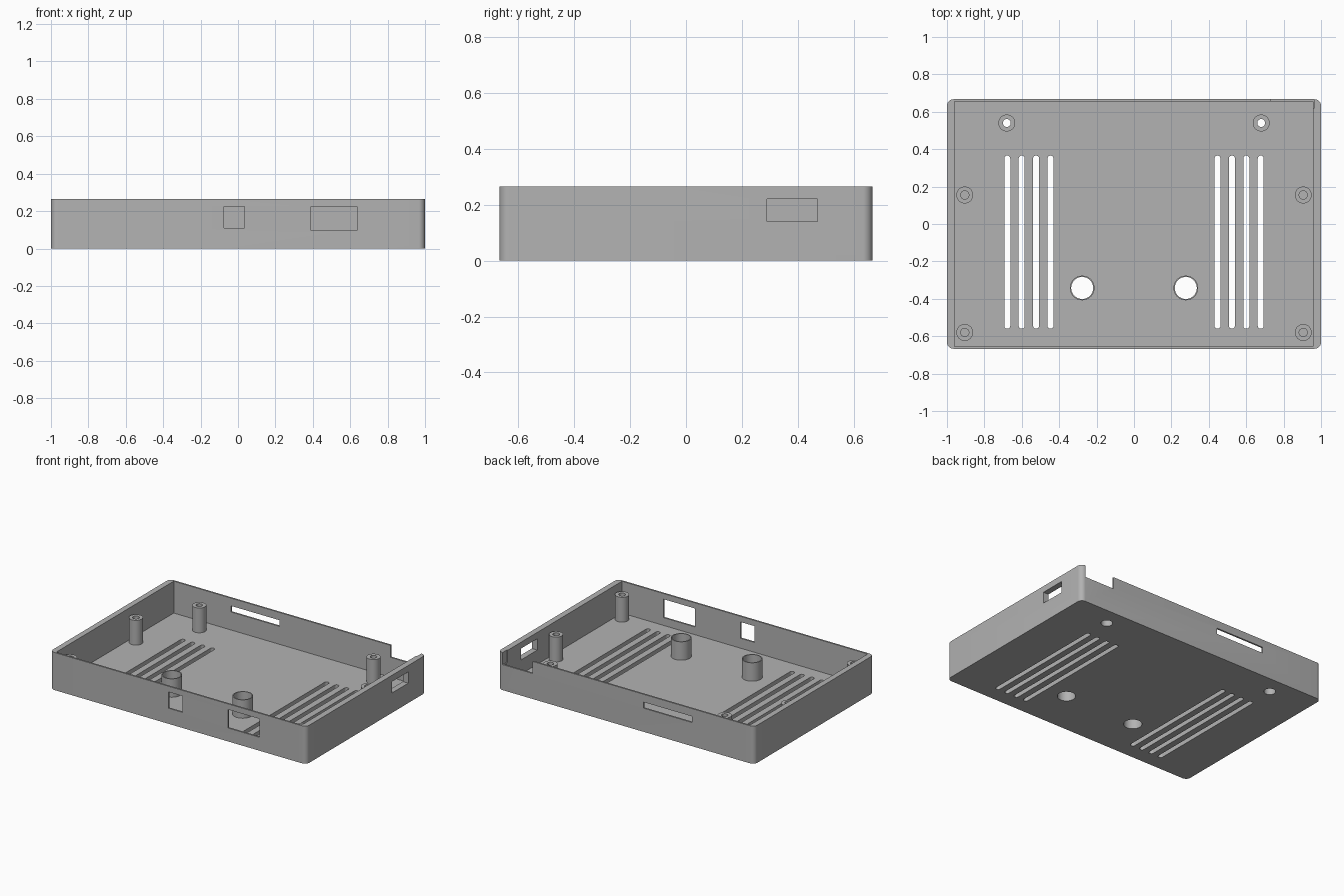
import bpy, bmesh
from math import cos, sin, pi

if "Cube" in bpy.data.objects:
    bpy.data.objects.remove(bpy.data.objects["Cube"], do_unlink=True)

H, FLOOR, POST_TOP, TUBE_TOP = 0.265, 0.04, 0.215, 0.17
HX, HY = 1.0, 0.667

grey = bpy.data.materials.new("plain grey plastic")
grey.use_nodes = True
grey.diffuse_color = (0.45, 0.45, 0.45, 1)
grey.node_tree.nodes["Principled BSDF"].inputs["Base Color"].default_value = (0.45, 0.45, 0.45, 1)


def prism(bm, cx, cy, hx, hy, z0, z1, r=0.0, steps=8):
    """Upright prism with an optionally rounded rectangular outline."""
    pts = []
    for i, (sx, sy) in enumerate([(1, 1), (-1, 1), (-1, -1), (1, -1)]):
        for k in range(steps + 1 if r else 1):
            a = (i + k / steps) * pi / 2
            pts.append((cx + sx * (hx - r) + r * cos(a), cy + sy * (hy - r) + r * sin(a)))
    clean = []
    for p in pts:
        if all(abs(p[0] - q[0]) + abs(p[1] - q[1]) > 1e-5 for q in clean):
            clean.append(p)
    low = [bm.verts.new((x, y, z0)) for x, y in clean]
    top = [bm.verts.new((x, y, z1)) for x, y in clean]
    bm.faces.new(low[::-1])
    bm.faces.new(top)
    n = len(clean)
    for i in range(n):
        j = (i + 1) % n
        bm.faces.new((low[i], low[j], top[j], top[i]))


def box(bm, x0, x1, y0, y1, z0, z1):
    prism(bm, (x0 + x1) / 2, (y0 + y1) / 2, (x1 - x0) / 2, (y1 - y0) / 2, z0, z1)


def make_object(name, bm):
    bmesh.ops.recalc_face_normals(bm, faces=bm.faces)
    mesh = bpy.data.meshes.new(name)
    bm.to_mesh(mesh)
    bm.free()
    mesh.materials.append(grey)
    ob = bpy.data.objects.new(name, mesh)
    bpy.context.collection.objects.link(ob)
    return ob


def smooth(ob):
    bpy.ops.object.select_all(action='DESELECT')
    ob.select_set(True)
    bpy.context.view_layer.objects.active = ob
    bpy.ops.object.shade_smooth_by_angle(angle=pi / 6)


def lathe(name, profile, x, y, segments=32):
    """Turn an (radius, height) profile around a vertical axis."""
    bm = bmesh.new()
    verts = [bm.verts.new((r, 0, z)) for r, z in profile]
    edges = [bm.edges.new(pair) for pair in zip(verts, verts[1:])]
    bmesh.ops.spin(bm, geom=verts + edges, cent=(0, 0, 0), axis=(0, 0, 1),
                   angle=2 * pi, steps=segments)
    bmesh.ops.remove_doubles(bm, verts=bm.verts, dist=1e-5)
    ob = make_object(name, bm)
    ob.location = (x, y, 0)
    smooth(ob)


# Positions of the posts and tubes, mirrored left and right
back_posts = [(s * 0.68, 0.54) for s in (-1, 1)]
side_posts = [(s * 0.905, y) for s in (-1, 1) for y in (0.155, -0.58)]
tubes = [(s * 0.277, -0.342) for s in (-1, 1)]

# Tray body with rounded upright corners
bm = bmesh.new()
prism(bm, 0, 0, HX, HY, 0, H, r=0.035)
tray = make_object("tray", bm)

# Cavity cutter: thick side walls, thin front and back walls
bm = bmesh.new()
box(bm, -0.96, 0.958, -0.655, 0.655, FLOOR, 0.4)
cavity = make_object("cavity_cutter", bm)

# Opening cutter
bm = bmesh.new()
box(bm, -0.075, 0.035, -0.7, -0.62, 0.11, 0.225)    # small front port
box(bm, 0.39, 0.635, -0.7, -0.62, 0.095, 0.225)     # wide front port
box(bm, 0.93, 1.05, 0.29, 0.47, 0.14, 0.22)         # side port
box(bm, -0.515, -0.135, 0.62, 0.7, 0.167, 0.21)     # back slot
box(bm, 0.73, 0.965, 0.62, 0.7, 0.18, 0.4)          # back corner notch
for side in (-1, 1):                                # floor vents
    for i in range(4):
        prism(bm, side * 0.562 + (i - 1.5) * 0.077, -0.097, 0.016, 0.463, -0.05, 0.08, r=0.016)
for points, radius in ((back_posts, 0.038), (tubes, 0.059)):
    for x, y in points:
        prism(bm, x, y, radius, radius, -0.05, 0.08, r=radius)
openings = make_object("opening_cutter", bm)

for cutter in (cavity, openings):
    cutter.hide_render = True
    mod = tray.modifiers.new(cutter.name, 'BOOLEAN')
    mod.operation, mod.solver, mod.object = 'DIFFERENCE', 'EXACT', cutter

# Bake the cuts and drop the cutters
bpy.context.view_layer.update()
graph = bpy.context.evaluated_depsgraph_get()
cut_mesh = bpy.data.meshes.new_from_object(tray.evaluated_get(graph))
tray.modifiers.clear()
tray.data = cut_mesh
for cutter in (cavity, openings):
    bpy.data.objects.remove(cutter, do_unlink=True)
smooth(tray)

# Back posts: screw hole right through, wider from below
for i, (x, y) in enumerate(back_posts):
    lathe(f"back_post_{i + 1}", [(0.045, FLOOR), (0.045, POST_TOP), (0.021, POST_TOP),
                                 (0.021, 0.13), (0.038, 0.13), (0.038, FLOOR)], x, y)

# Side posts: blind screw hole
for i, (x, y) in enumerate(side_posts):
    lathe(f"side_post_{i + 1}", [(0.045, FLOOR), (0.045, POST_TOP), (0.022, POST_TOP),
                                 (0.022, 0.06), (0, 0.06)], x, y)

# Open tubes over the floor holes
for i, (x, y) in enumerate(tubes):
    lathe(f"tube_{i + 1}", [(0.066, FLOOR), (0.066, TUBE_TOP), (0.059, TUBE_TOP),
                            (0.059, FLOOR)], x, y)
